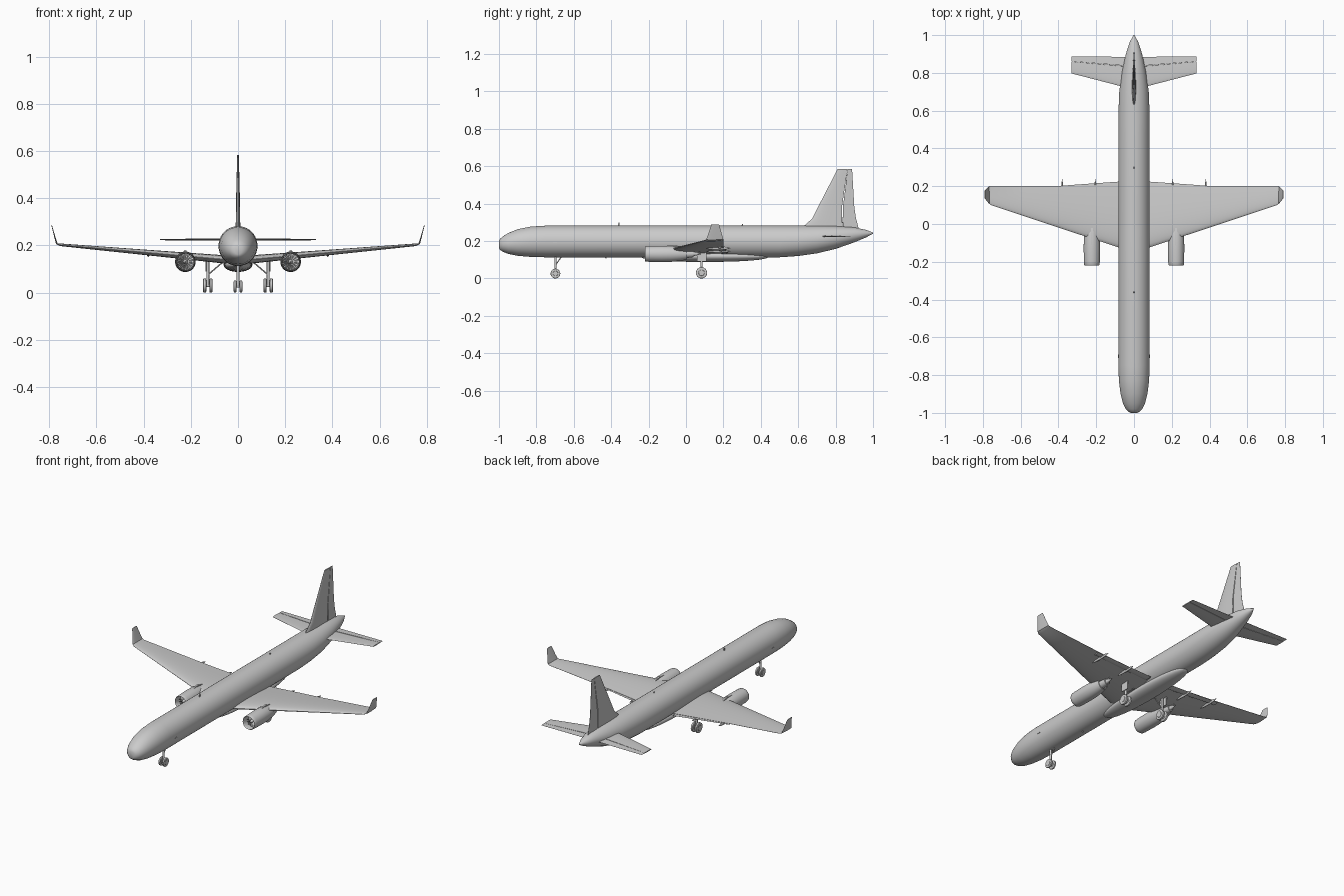
import bpy, bmesh, math
from mathutils import Vector as V

if "Cube" in bpy.data.objects:
    bpy.data.objects.remove(bpy.data.objects["Cube"])


def finish(name, bm, angle=35):
    bmesh.ops.recalc_face_normals(bm, faces=bm.faces)
    me = bpy.data.meshes.new(name)
    bm.to_mesh(me)
    bm.free()
    ob = bpy.data.objects.new(name, me)
    bpy.context.collection.objects.link(ob)
    bpy.ops.object.select_all(action='DESELECT')
    ob.select_set(True)
    bpy.context.view_layer.objects.active = ob
    bpy.ops.object.shade_smooth_by_angle(angle=math.radians(angle))
    return ob


def loft(name, rings, angle=35):
    """Skin a list of equal-length point rings and cap both ends."""
    bm = bmesh.new()
    vs = [[bm.verts.new(p) for p in r] for r in rings]
    n = len(vs[0])
    for a, b in zip(vs, vs[1:]):
        for i in range(n):
            bm.faces.new((a[i], a[(i + 1) % n], b[(i + 1) % n], b[i]))
    bm.faces.new(vs[0])
    bm.faces.new(vs[-1])
    return finish(name, bm, angle)


def oval(x, y, z, rx, rz, n=40):
    return [(x + rx * math.cos(2 * math.pi * i / n), y,
             z + rz * math.sin(2 * math.pi * i / n)) for i in range(n)]


def foil(le, chord, thick, f0=0.0, f1=1.0, n=8):
    """Symmetric aerofoil ring along +y, cut between chord fractions f0 and f1."""
    le, thick = V(le), V(thick)
    fs = [f0 + (f1 - f0) * (i / n) ** 1.6 for i in range(n + 1)]

    def pt(f, s):
        h = 2.97 * math.sqrt(f) - 1.26 * f - 3.52 * f**2 + 2.84 * f**3 - 1.0 * f**4
        return le + V((0, f * chord, 0)) + thick * (s * max(h * 0.5, 0.03))
    return [pt(f, 1) for f in fs] + [pt(f, -1) for f in reversed(fs)]


def box(name, c, size):
    bm = bmesh.new()
    bmesh.ops.create_cube(bm, size=1)
    for v in bm.verts:
        v.co = V([v.co[i] * size[i] + c[i] for i in range(3)])
    return finish(name, bm)


def plate(name, x, w, prof):
    """Side profile of (y, z) points extruded across x."""
    return loft(name, [[(x + s * w / 2, y, z) for y, z in prof] for s in (-1, 1)])


def rod(name, a, b, r, n=16):
    a, b = V(a), V(b)
    q = (b - a).to_track_quat('Z', 'Y')
    ring = [q @ V((r * math.cos(2 * math.pi * i / n), r * math.sin(2 * math.pi * i / n), 0))
            for i in range(n)]
    return loft(name, [[p + c for p in ring] for c in (a, b)])


def turned(name, x, z, prof):
    return loft(name, [oval(x, y, z, r, r) for y, r in prof])


# Fuselage: y, half width, bottom, top
body = [(-1, .016, .162, .2), (-.994, .03, .152, .212), (-.98, .044, .143, .224),
        (-.95, .058, .131, .243), (-.9, .071, .121, .263), (-.83, .08, .115, .277),
        (-.75, .0825, .113, .282), (.5, .0825, .113, .282), (.6, .082, .12, .282),
        (.7, .078, .134, .282), (.8, .065, .158, .28), (.9, .043, .193, .273),
        (.96, .024, .218, .26), (1, .003, .239, .246)]
loft("fuselage", [oval(0, y, (b + t) / 2, w, (t - b) / 2) for y, w, b, t in body])

# Belly fairing
loft("belly_fairing", [oval(0, .1 + .34 * c, .118, .06 * (1 - c**2)**.4 + .001,
                            .029 * (1 - c**2)**.4 + .001)
                       for c in [math.sin(math.pi / 2 * i / 8) for i in range(-8, 9)]])

# Tail fin and rudder
fin = [(.8, .12, .018, .25), (.63, .29, .02, .28), (.675, .234, .018, .32),
       (.705, .195, .017, .38), (.81, .078, .007, .584)]
fin[0] = (.62, .305, .02, .25)
hinge = [.71, .7, .68, .66, .68]
for part, cut in (("tail_fin", 0), ("rudder", 1)):
    loft(part, [foil((0, y, z), c, (t, 0, 0), h + .025 if cut else 0, 1 if cut else h)
                for (y, c, t, z), h in zip(fin, hinge)])
rod("rudder_hinge", (0, .834, .27), (0, .863, .575), .0015, 8)


def wing_at(x):
    """Leading edge y, chord and height of the wing at span x."""
    k = (x - .08) / .685
    le = -.125 + .228 * k
    te = .2 + .012 * max(0, 1 - x / .4)
    return le, te - le, .143 + .061 * k


def wheel(name, x, y, r, w):
    prof = [(-.5, .5), (-.4, .55), (-.5, .8), (-.35, .97), (0, 1), (.35, .97),
            (.5, .8), (.4, .55), (.5, .5)]
    n = 28
    loft(name, [[(x + a * w, y + b * r * math.cos(2 * math.pi * i / n),
                  r + b * r * math.sin(2 * math.pi * i / n)) for i in range(n)]
                for a, b in prof])


for s, side in ((-1, "left"), (1, "right")):
    # Wing with upturned winglet
    rings = []
    for x in (0, .08, .2, .4, .6, .755):
        le, c, z = wing_at(x)
        rings.append(foil((s * x, le, z), c, (0, 0, .033 * c / .33 + .001), n=12))
    rings += [foil((s * .768, .108, .208), .092, (-s * .006, 0, .003), n=12),
              foil((s * .776, .118, .235), .074, (-s * .005, 0, .001), n=12),
              foil((s * .79, .135, .287), .042, (-s * .003, 0, 0), n=12)]
    loft("wing_" + side, rings)

    # Inboard flap panel behind the wing
    loft("flap_" + side, [foil((s * x, wing_at(x)[0] + wing_at(x)[1] - .03, wing_at(x)[2] - .006),
                               d, (0, 0, .007)) for x, d in ((.07, .045), (.25, .038), (.42, .03))])

    # Flap track fairings
    for i, x in enumerate((.205, .38)):
        z = wing_at(x)[2] - .008
        loft(f"flap_fairing_{side}_{i}", [oval(s * x, y, z, r * .6, r, 12) for y, r in
             ((.1, .001), (.13, .008), (.18, .01), (.215, .007), (.237, .001))])

    # Tailplane and elevator
    stab = [(0, .713, .172), (.06, .727, .158), (.33, .797, .09)]
    for part, cut in (("tailplane_", 0), ("elevator_", 1)):
        loft(part + side, [foil((s * x, y, .225), c, (0, 0, .06 * c),
                                .71 if cut else 0, 1 if cut else .68) for x, y, c in stab])
    rod("elevator_hinge_" + side, (s * .04, .834, .225), (s * .328, .859, .225), .0015, 8)

    # Engine cowl, core, spinner and fan
    ex, ez = s * .223, .131
    turned("engine_cowl_" + side, ex, ez,
           [(-.172, .035), (-.205, .035), (-.215, .036), (-.22, .038), (-.216, .0405),
            (-.2, .042), (-.13, .0435), (-.08, .0425), (-.03, .037), (.005, .03), (.005, .026),
            (-.01, .024)])
    turned("engine_core_" + side, ex, ez,
           [(-.03, .022), (.005, .022), (.04, .017), (.04, .012), (.08, .002)])
    turned("spinner_" + side, ex, ez, [(-.208, .001), (-.2, .006), (-.18, .011), (-.17, .011)])
    bm = bmesh.new()
    for i in range(14):
        a = 2 * math.pi * i / 14
        rad, tan = V((math.cos(a), 0, math.sin(a))), V((-math.sin(a), 0, math.cos(a)))
        c = V((ex, -.185, ez))
        bm.faces.new([bm.verts.new(c + rad * r + tan * w + V((0, w * 1.2, 0)))
                      for r, w in ((.008, -.002), (.035, -.005), (.035, .005), (.008, .002))])
    finish("fan_" + side, bm)

    # Pylon joining engine and wing
    plate("pylon_" + side, ex, .01, [(-.16, .17), (-.06, .178), (.0, .165), (.1, .15),
                                     (.06, .138), (.0, .14), (-.15, .15)])

    # Main landing gear
    gx = s * .128
    rod("main_strut_" + side, (gx, .083, .15), (gx, .083, .03), .0065)
    rod("main_axle_" + side, (gx - .018, .083, .03), (gx + .018, .083, .03), .006)
    rod("main_brace_" + side, (gx, .083, .075), (s * .07, .083, .125), .003, 10)
    box("main_gear_door_" + side, (gx + s * .008, .085, .117), (.004, .05, .055))
    for k in (-1, 1):
        wheel(f"main_wheel_{side}_{k}", gx + k * .0135, .083, .03, .014)
    # Nose wheels and doors
    wheel("nose_wheel_" + side, s * .0125, -.698, .026, .012)
    # Nose probe
    box("probe_" + side, (s * .082, -.7, .19), (.006, .02, .003))

# Nose landing gear
rod("nose_strut", (0, -.698, .13), (0, -.698, .026), .006)
rod("nose_axle", (-.016, -.698, .026), (.016, -.698, .026), .005)
rod("nose_brace", (0, -.698, .07), (0, -.665, .118), .003, 10)

# Blade antennas
for i, (y, z, h) in enumerate(((-.36, .28, .02), (.3, .28, .01), (-.43, .115, -.008))):
    plate(f"antenna_{i}", 0, .003, [(y - .006, z), (y + .006, z), (y + .004, z + h), (y, z + h)])
